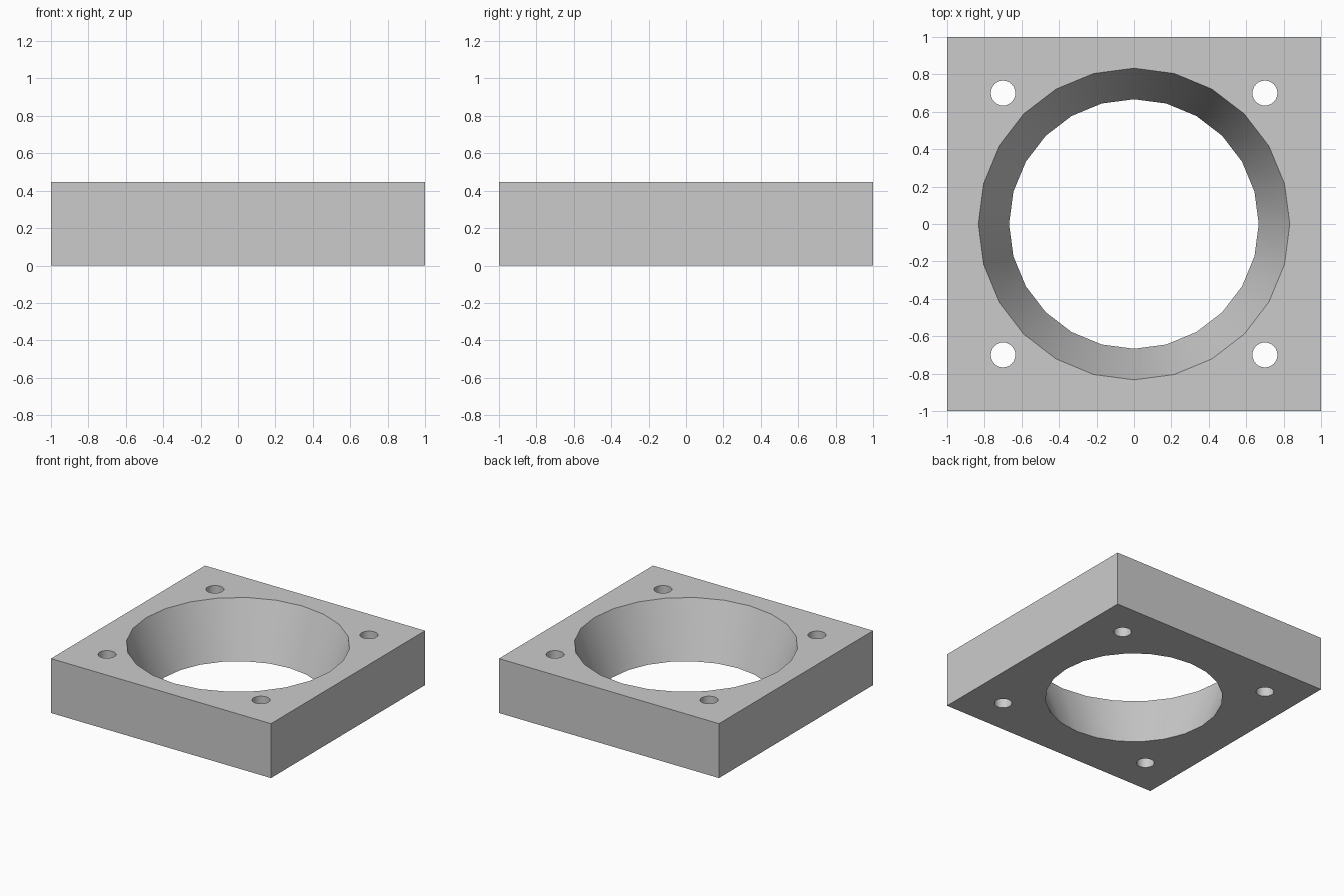
import bpy
import math

if "Cube" in bpy.data.objects:
    bpy.data.objects.remove(bpy.data.objects["Cube"], do_unlink=True)

HEIGHT = 0.447
TOP_RADIUS, BOTTOM_RADIUS = 0.833, 0.667
BOLT_OFFSET, BOLT_RADIUS = 0.7, 0.067
OVERSHOOT = 0.1

grey = bpy.data.materials.new("light grey")
grey.use_nodes = True
colour = (0.6, 0.6, 0.6, 1)
grey.diffuse_color = colour
grey.node_tree.nodes["Principled BSDF"].inputs["Base Color"].default_value = colour


def cut(target, name, x, y, sides, bottom, top):
    """Cut a straight or tapered hole right through the target."""
    flare = (top - bottom) * OVERSHOOT / HEIGHT
    bpy.ops.mesh.primitive_cone_add(
        vertices=sides, radius1=bottom - flare, radius2=top + flare,
        depth=HEIGHT + 2 * OVERSHOOT, location=(x, y, HEIGHT / 2))
    cutter = bpy.context.object
    cutter.name = name
    cutter.hide_render = True
    cutter.data.materials.append(grey)
    bpy.context.view_layer.objects.active = target
    modifier = target.modifiers.new(name, "BOOLEAN")
    modifier.operation = "DIFFERENCE"
    modifier.solver = "EXACT"
    modifier.object = cutter
    bpy.ops.object.modifier_apply(modifier=name)
    bpy.data.objects.remove(cutter, do_unlink=True)


# Square block
bpy.ops.mesh.primitive_cube_add(size=2, location=(0, 0, HEIGHT / 2))
block = bpy.context.object
block.name = "mounting_block"
block.scale.z = HEIGHT / 2
bpy.ops.object.transform_apply(location=True, rotation=False, scale=True)
block.data.materials.append(grey)

# Tapered central opening
cut(block, "central_opening", 0, 0, 24, BOTTOM_RADIUS, TOP_RADIUS)

# Four bolt holes
for x in (-BOLT_OFFSET, BOLT_OFFSET):
    for y in (-BOLT_OFFSET, BOLT_OFFSET):
        cut(block, "bolt_hole", x, y, 24, BOLT_RADIUS, BOLT_RADIUS)

# Smooth hole walls with crisp rims and corners
bpy.ops.object.select_all(action="DESELECT")
block.select_set(True)
bpy.context.view_layer.objects.active = block
bpy.ops.object.shade_smooth_by_angle(angle=math.radians(30))
